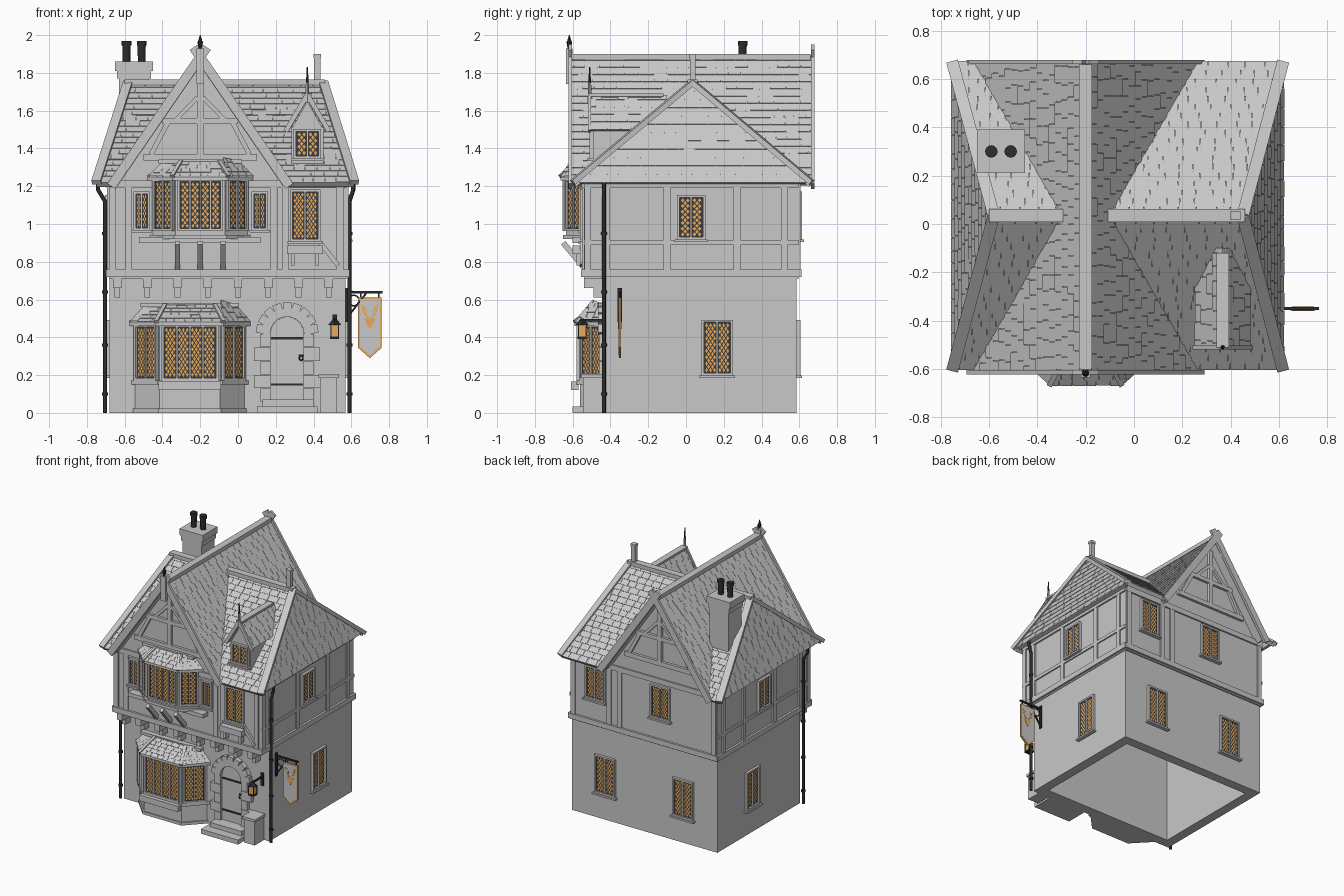
import bpy, bmesh, math, random
from mathutils import Vector, Matrix

random.seed(4)
if "Cube" in bpy.data.objects:
    bpy.data.objects.remove(bpy.data.objects["Cube"])
I = Matrix.Identity(4)


def material(name, r, g, b):
    m = bpy.data.materials.new(name)
    m.use_nodes = True
    m.diffuse_color = (r, g, b, 1)
    m.node_tree.nodes["Principled BSDF"].inputs["Base Color"].default_value = (r, g, b, 1)
    return m


grey = material("pale grey", .58, .58, .58)
iron = material("black iron", .025, .027, .025)
lead = material("dark lead", .045, .045, .045)
amber = material("amber glass", .83, .42, .11)


def finish(name, bm, mat, recalc=True):
    if recalc:
        bmesh.ops.recalc_face_normals(bm, faces=bm.faces)
    me = bpy.data.meshes.new(name)
    bm.to_mesh(me)
    bm.free()
    me.materials.append(mat)
    ob = bpy.data.objects.new(name, me)
    bpy.context.collection.objects.link(ob)
    return ob


def cube(bm, c, s, M=I):
    bmesh.ops.create_cube(bm, size=1, matrix=M @ Matrix.Translation(c) @ Matrix.Diagonal((*s, 1)))


def block(name, xs, ys, zs, mat=grey, M=I):
    bm = bmesh.new()
    cube(bm, [sum(r) / 2 for r in (xs, ys, zs)], [abs(r[1] - r[0]) for r in (xs, ys, zs)], M)
    return finish(name, bm, mat)


def beam(name, p, q, w, d, mat=grey, M=I):
    p, q = Vector(p), Vector(q)
    turn = (q - p).to_track_quat('Z', 'Y').to_matrix().to_4x4()
    bm = bmesh.new()
    cube(bm, (0, 0, 0), (w, d, (q - p).length), M @ Matrix.Translation((p + q) / 2) @ turn)
    return finish(name, bm, mat)


def prism(name, pts, offset, mat=grey):
    bm = bmesh.new()
    f = bm.faces.new([bm.verts.new(p) for p in pts])
    top = bmesh.ops.extrude_face_region(bm, geom=[f])["geom"]
    bmesh.ops.translate(bm, vec=offset, verts=[v for v in top if isinstance(v, bmesh.types.BMVert)])
    return finish(name, bm, mat)


def rod(name, x, y, z0, z1, r0, r1, mat=iron, sides=12):
    bm = bmesh.new()
    bmesh.ops.create_cone(bm, cap_ends=True, segments=sides, radius1=r0, radius2=r1, depth=z1 - z0,
                          matrix=Matrix.Translation((x, y, (z0 + z1) / 2)))
    return finish(name, bm, mat)


def pipe(name, pts, r, cyclic=False):
    cu = bpy.data.curves.new(name, 'CURVE')
    cu.dimensions, cu.bevel_depth, cu.bevel_resolution = '3D', r, 2
    sp = cu.splines.new('POLY')
    sp.points.add(len(pts) - 1)
    for s, p in zip(sp.points, pts):
        s.co = (*p, 1)
    sp.use_cyclic_u = cyclic
    cu.materials.append(iron)
    bpy.context.collection.objects.link(bpy.data.objects.new(name, cu))


# Tiled slope: first edge is the eave, points run counter-clockwise from outside
def slope(name, pts, course=.046, tile=.07, thick=.03):
    pts = [Vector(p) for p in pts]
    u = (pts[1] - pts[0]).normalized()
    n = u.cross(pts[2] - pts[0]).normalized()
    v = n.cross(u)
    prism(name + "_deck", pts, -n * thick)
    flat = [Vector(((p - pts[0]).dot(u), (p - pts[0]).dot(v), 0)) for p in pts]
    bm = bmesh.new()
    for row in range(math.ceil(max(p.y for p in flat) / course)):
        x = min(p.x for p in flat) - random.random() * tile
        while x < max(p.x for p in flat):
            w = tile * random.uniform(.75, 1.25)
            M = Matrix.Translation((x + w / 2, (row + .5) * course, 0)) @ Matrix.Rotation(-.07, 4, 'X')
            cube(bm, (0, 0, .002), (w - .002, course + .003, random.uniform(.005, .008)), M)
            x += w
    for a, b in zip(flat, flat[1:] + flat[:1]):
        e = b - a
        bmesh.ops.bisect_plane(bm, geom=bm.verts[:] + bm.edges[:] + bm.faces[:], plane_co=a,
                               plane_no=(e.y, -e.x, 0), clear_outer=True)
    bm.transform(Matrix.Translation(pts[0]) @ Matrix((u, v, n)).transposed().to_4x4())
    finish(name + "_tiles", bm, grey, False)


# Leaded window on a wall whose outside is local -y
def window(name, M, x, w, z0, z1, lights=2, sill=True):
    h, f = w / 2, .013
    block(name + "_leading", (x - h, x + h), (-.006, .01), (z0, z1), lead, M)
    for s in (-1, 1):
        block(name + "_jamb", (x + s * h, x + s * (h + f)), (-.02, .01), (z0 - f, z1 + f), grey, M)
    block(name + "_head", (x - h, x + h), (-.02, .01), (z1, z1 + f), grey, M)
    block(name + "_foot", (x - h, x + h), (-.02, .01), (z0 - f, z0), grey, M)
    if sill:
        block(name + "_sill", (x - h - .025, x + h + .025), (-.03, .01), (z0 - 2 * f, z0 - f), grey, M)
    bm = bmesh.new()
    for i in range(lights):
        a = x - h + w * i / lights + .004
        b = x - h + w * (i + 1) / lights - .004
        if i:
            block(name + "_mullion", (a - .009, a + .001), (-.018, .01), (z0, z1), grey, M)
        cols = max(2, round((b - a) / .023))
        rows = round((z1 - z0) / .032)
        du, dz = (b - a) / cols, (z1 - z0) / rows
        for r in range(2 * rows - 1):
            for c in range(cols - r % 2):
                cx, cz = a + du * (c + .5 + r % 2 / 2), z0 + dz * (r + 1) / 2
                ring = [(0, -.37), (.37, 0), (0, .37), (-.37, 0)]
                bm.faces.new([bm.verts.new(M @ Vector((cx + p * du, -.009, cz + q * dz))) for p, q in ring])
    finish(name + "_panes", bm, amber, False)


def wall(angle, dist):
    return Matrix.Rotation(math.radians(angle), 4, 'Z') @ Matrix.Translation((0, -dist, 0))


# Hollow ground floor and jettied upper floor
T = .075
block("ground_wall_front", (-.68, .57), (-.43, T - .43), (0, .72))
block("ground_wall_back", (-.68, .57), (.585 - T, .585), (0, .72))
block("ground_wall_left", (.57 - T, .57), (-.43, .585), (0, .72))
block("ground_wall_right", (-.68, T - .68), (-.43, .585), (0, .72))
block("upper_storey", (-.683, .575), (-.54, .595), (.71, 1.25))
prism("gable_walls", [(-.64, -.54, 1.22), (.24, -.54, 1.22), (-.2, -.54, 1.85)], (0, 1.135, 0))
for k in range(8):
    x = -.64 + .16 * k
    block("jetty_bracket", (x - .022, x + .022), (-.54, -.43), (.66, .71))
    block("jetty_bracket_foot", (x - .015, x + .015), (-.49, -.43), (.61, .66))

# Timber framing on each side: wall, extent, posts, middle rail
front, back, left, right = wall(0, .54), wall(180, .595), wall(90, .575), wall(-90, .683)
frames = [(front, -.683, .575, (-.665, -.58, .19, .25, .54), False),
          (back, -.575, .683, (-.55, -.24, -.15, .66), False),
          (left, -.54, .595, (-.52, -.42, -.1, .27, .52), True),
          (right, -.595, .54, (.52, .42, .1, -.27, -.52), True)]
for M, a, b, posts, middle in frames:
    block("sill_beam", (a - .01, b + .01), (-.016, .01), (.72, .76), grey, M)
    block("wall_plate", (a, b), (-.012, .01), (1.19, 1.23), grey, M)
    if middle:
        block("middle_rail", (a, b), (-.01, .01), (.89, .915), grey, M)
    for p in posts:
        block("wall_post", (p - .018, p + .018), (-.011, .01), (.75, 1.2), grey, M)
beam("corner_brace", (.42, -.01, .92), (.53, -.01, .78), .02, .025, grey, front)

# Gable timbers, bargeboards and ridge
for y, out, edge in ((-.54, -1, -.613), (.595, 1, .67)):
    ys = (y, y + .02 * out)
    block("gable_tie", (-.5, .1), ys, (1.335, 1.37))
    block("gable_collar", (-.4, 0), ys, (1.53, 1.56))
    block("king_post", (-.217, -.183), ys, (1.36, 1.8))
    for s in (-1, 1):
        beam("gable_brace", (s * .26 - .2, y, 1.37), (s * .17 - .2, y, 1.54), .04, .025)
        beam("upper_brace", (s * .14 - .2, y, 1.54), (s * .015 - .2, y, 1.67), .04, .022)
        beam("bargeboard", (s * .472 - .2, edge, 1.2), (-s * .035 - .2, edge, 1.935), .018, .05)
block("gable_ridge", (-.227, -.173), (-.6, .66), (1.87, 1.9))
block("apex_post", (-.22, -.18), (-.635, -.6), (1.74, 1.93))
rod("apex_finial", -.2, -.618, 1.93, 1.965, .009, .015, sides=8)
rod("apex_spike", -.2, -.618, 1.965, 2, .012, .002, sides=8)

# Roof slopes
E, R, MID = 1.22, 1.75, .035
slope("gable_roof_left", [(.26, -.605, E), (.26, .662, E), (-.2, .662, 1.89), (-.2, -.605, 1.89)])
slope("gable_roof_right", [(-.66, .662, E), (-.66, -.605, E), (-.2, -.605, 1.89), (-.2, .662, 1.89)])
A, B, C, D = (-.75, -.6, E), (.615, -.6, E), (.615, .665, E), (-.75, .665, E)
hip_l, hip_r = (.45, MID, R), (-.58, MID, R)
slope("hip_left", [B, C, hip_l])
slope("hip_right", [D, A, hip_r])
for name, face in (("slope_left", [(.26, -.6, E), B, hip_l, (-.1, MID, R)]),
                   ("slope_right", [A, (-.66, -.6, E), (-.3, MID, R), hip_r])):
    slope("front_" + name, face)
    p = [(x, 2 * MID - y, z) for x, y, z in face]
    slope("back_" + name, [p[1], p[0], p[3], p[2]])
for corner, top in ((A, hip_r), (D, hip_r), (B, hip_l), (C, hip_l)):
    beam("hip_cap", corner, top, .05, .028)
block("cross_ridge", (-.6, .46), (MID - .027, MID + .027), (1.735, 1.765))
block("hip_post", (.403, .437), (MID - .014, MID + .014), (1.7, 1.89))
block("hip_post_cap", (.4, .44), (MID - .018, MID + .018), (1.88, 1.9))

# Dormer
DX = .367
block("dormer_body", (DX - .085, DX + .085), (-.49, -.1), (1.25, 1.51))
prism("dormer_gable", [(DX - .085, -.49, 1.5), (DX + .085, -.49, 1.5), (DX, -.49, 1.65)], (0, .4, 0))
slope("dormer_roof_left", [(DX + .11, -.51, 1.5), (DX + .11, -.1, 1.5), (DX, -.1, 1.68), (DX, -.51, 1.68)], thick=.015)
slope("dormer_roof_right", [(DX - .11, -.1, 1.5), (DX - .11, -.51, 1.5), (DX, -.51, 1.68), (DX, -.1, 1.68)], thick=.015)
for s in (-1, 1):
    beam("dormer_bargeboard", (DX + s * .115, -.51, 1.49), (DX, -.51, 1.685), .016, .025)
block("dormer_ridge", (DX - .025, DX + .025), (-.51, -.12), (1.675, 1.69))
window("dormer_window", wall(0, .49), DX, .12, 1.36, 1.49)
rod("dormer_finial", DX, -.51, 1.64, 1.75, .011, .008, grey, 8)
rod("dormer_spike", DX, -.51, 1.75, 1.83, .007, .003, sides=8)

# Chimney
block("chimney_stack", (-.63, -.47), (.22, .38), (1.2, 1.8))
block("chimney_collar", (-.64, -.46), (.215, .385), (1.77, 1.82))
block("chimney_cap", (-.65, -.45), (.21, .39), (1.81, 1.86))
for x in (-.59, -.51):
    rod("chimney_pot", x, .3, 1.85, 1.96, .02, .022)
    rod("chimney_pot_rim", x, .3, 1.945, 1.97, .026, .026)


# Canted bay windows with tiled roofs
def bay(name, cx, yb, yf, half, face, z0, z1, w0, w1, rise, base):
    def plan(g, z):
        return [Vector((cx + x, y, z)) for x, y in ((-half - g, yb), (-face - g * .6, yf - g),
                                                    (face + g * .6, yf - g), (half + g, yb))]
    prism(name + "_body", plan(0, z0), (0, 0, z1 - z0))
    for z, g in base:
        prism(name + "_moulding", plan(g, z), (0, 0, .022))
    p = plan(0, 0)
    for i, side in enumerate(("right", "front", "left")):
        a, b = p[i], p[i + 1]
        M = Matrix.Translation((a + b) / 2) @ Matrix.Rotation(math.atan2(b.y - a.y, b.x - a.x), 4, 'Z')
        window(f"{name}_{side}_window", M, 0, (b - a).length - .045, w0, w1, 4 if i == 1 else 2, False)
    low, high = plan(.03, z1), plan(-.05, z1 + rise)
    for q in high:
        q.y = max(q.y, yb - .035) if abs(q.x - cx) < half - .06 else yb
    prism(name + "_eave", [q - Vector((0, 0, .02)) for q in low], (0, 0, .02))
    for i in range(3):
        slope(name + "_roof", [low[i], low[i + 1], high[i + 1], high[i]], .03, .05, .01)
    for i in (1, 2):
        beam(name + "_roof_hip", low[i], high[i], .022, .022)
    block(name + "_flashing", (high[0].x - .02, high[3].x + .02), (yb - .04, yb), (z1 + rise - .01, z1 + rise + .012))


bay("lower_bay", -.255, -.43, -.56, .29, .16, 0, .48, .185, .455, .09, ((.15, .02), (0, .01)))
bay("upper_bay", -.2, -.54, -.635, .25, .13, .92, 1.25, .975, 1.225, .08, ((.92, .015),))
block("lower_planter", (-.42, -.09), (-.61, -.57), (.12, .165))
block("upper_bay_ledge", (-.525, .12), (-.6, -.54), (.9, .93))
for x in (-.32, -.2, -.08):
    beam("upper_bay_bracket", (x, -.54, .77), (x, -.65, .9), .027, .03)

# Flat windows
for x in (-.51, .115):
    window("slim_window", front, x, .06, .98, 1.16)
window("front_upper_window", front, .355, .135, .92, 1.17)
block("upper_planter", (.26, .45), (-.6, -.54), (.84, .885))
for x in (.29, .42):
    block("planter_bracket", (x - .01, x + .01), (-.58, -.54), (.78, .84))
for s, M, G in ((1, left, wall(90, .57)), (-1, right, wall(-90, .68))):
    window("side_upper_window", M, s * .027, .125, .93, 1.14)
    window("side_lower_window", G, s * .165, .14, .21, .48)
for x in (.2, -.36):
    window("back_upper_window", back, x, .14, .93, 1.16)
for x in (-.28, .39):
    window("back_lower_window", wall(180, .585), x, .15, .21, .48)

# Arched door with stone surround and steps
X, SPRING, RAD = .26, .42, .088
arch = [(X + RAD * math.cos(t), -.44, SPRING + RAD * math.sin(t)) for t in [math.pi * i / 14 for i in range(15)]]
prism("door", arch + [(X - RAD, -.44, .06), (X + RAD, -.44, .06)], (0, .02, 0))
for i in range(9):
    turn = Matrix.Translation((X, 0, SPRING)) @ Matrix.Rotation(math.pi * ((i + .5) / 9 - .5), 4, 'Y')
    block("arch_stone", (-.023, .023), (-.465, -.42), (RAD, .165), grey, turn)
for s in (-1, 1):
    for i in range(5):
        block("jamb_stone", (X + s * RAD, X + s * (.175 if i % 2 else .14)), (-.46, -.42), (.072 * i + .06, .072 * i + .129))
for z in (.15, .395):
    block("strap_hinge", (X - .085, X + .085), (-.446, -.43), (z - .006, z + .006), iron)
pipe("door_knocker", [(X + .075 + .011 * math.cos(t), -.45, .29 + .013 * math.sin(t)) for t in range(6)], .004, True)
block("knocker_plate", (X + .06, X + .09), (-.447, -.43), (.3, .31), iron)
block("lower_step", (.1, .42), (-.6, -.43), (0, .035))
block("upper_step", (.13, .4), (-.53, -.43), (.03, .07))
block("pedestal", (.435, .525), (-.545, -.43), (0, .185))
block("pedestal_cap", (.425, .535), (-.555, -.43), (.185, .205))

# Lantern
block("lantern_glass", (.492, .532), (-.57, -.53), (.403, .468), amber)
block("lantern_base", (.488, .536), (-.574, -.526), (.392, .404), iron)
rod("lantern_cap", .512, -.55, .465, .5, .035, .008, sides=4)
for x in (.492, .532):
    for y in (-.57, -.53):
        block("lantern_bar", (x - .003, x + .003), (y - .003, y + .003), (.4, .468), iron)
beam("lantern_arm", (.512, -.56, .49), (.512, -.43, .49), .012, .012, iron)
block("lantern_plate", (.5, .524), (-.44, -.43), (.42, .52), iron)

# Hanging sign with painted antlers on both sides
block("sign_arm", (.565, .765), (-.356, -.344), (.632, .644), iron)
block("sign_plate", (.565, .58), (-.362, -.338), (.48, .66), iron)
beam("sign_brace", (.575, -.35, .5), (.68, -.35, .635), .01, .01, iron)
pipe("sign_scroll", [(.613 + .028 * math.cos(t / 2), -.35, .595 + .028 * math.sin(t / 2)) for t in range(12)], .004, True)
SX = .698
for name, g, d, mat in (("sign_border", 0, .005, amber), ("sign_panel", .009, .007, grey)):
    half = [(.062 - g, .612 - g), (.062 - g, .345 + g), (0, .29 + g * 1.5)]
    outline = half + [(-x, z) for x, z in half[1::-1]]
    prism(name, [(SX + x, -.35 - d, z) for x, z in outline], (0, 2 * d, 0), mat)
head = [(0, .445), (.012, .46), (.03, .497), (.01, .505)]
prism("painted_head", [(SX + x, -.359, z) for x, z in head + [(-x, z) for x, z in head[:0:-1]]], (0, .018, 0), amber)
for s in (-1, 1):
    for a, b in (((.006, .5), (.032, .53)), ((.032, .53), (.042, .575)), ((.02, .518), (.018, .55)), ((.033, .54), (.024, .565))):
        beam("painted_antler", (SX + s * a[0], -.35, a[1]), (SX + s * b[0], -.35, b[1]), .018, .007, amber)
for x in (.65, .745):
    block("sign_hanger", (x - .004, x + .004), (-.354, -.346), (.6, .635), iron)

# Drainpipes
for x, tip in ((-.704, -.74), (.59, .61)):
    pipe("drainpipe", [(x, -.435, 0), (x, -.435, 1.12), (tip, -.435, 1.18), (tip, -.435, 1.22)], .011)
    for z in (.1, .36, .64, .95):
        rod("pipe_collar", x, -.435, z - .008, z + .008, .016, .016)
